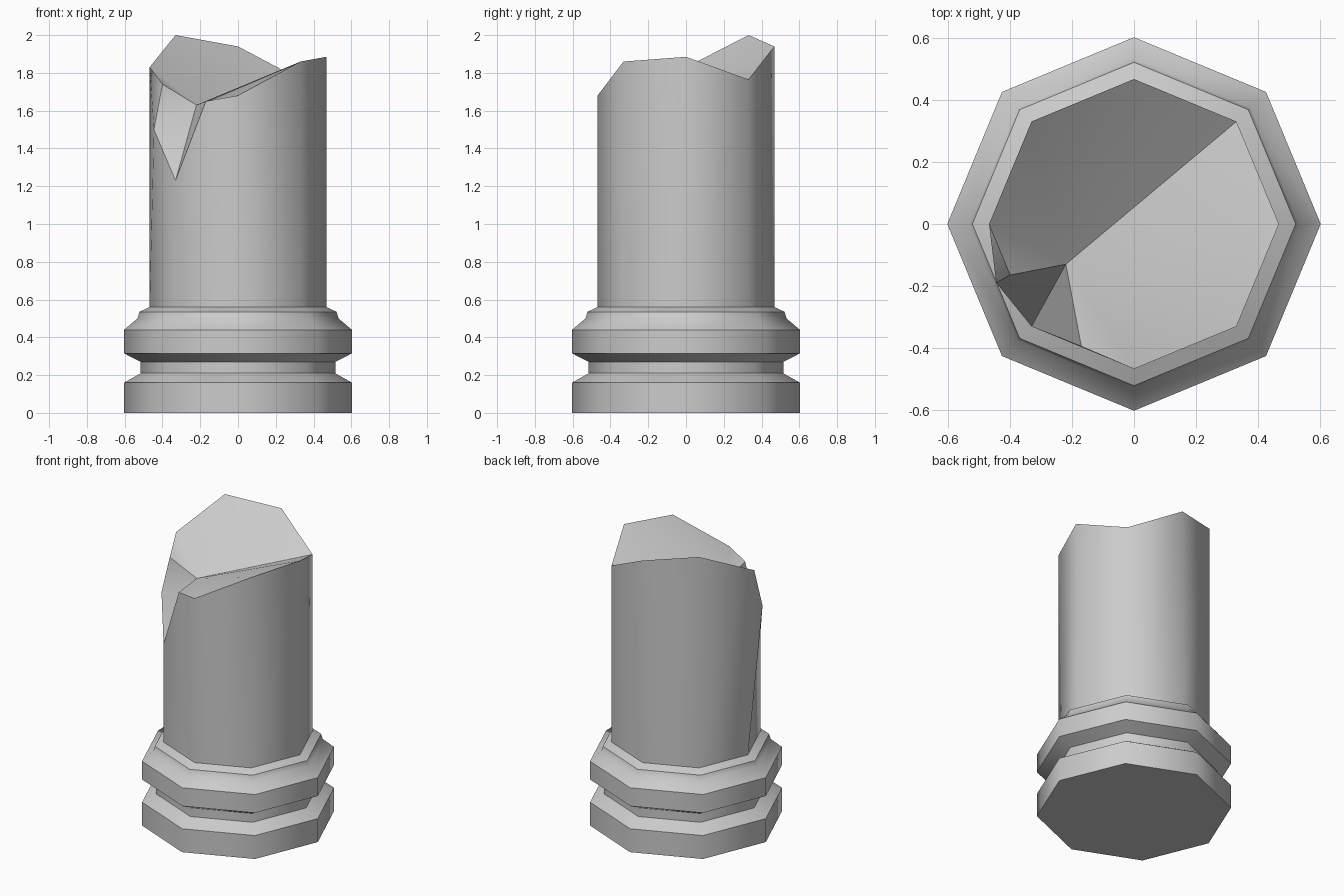
import bpy
import bmesh
from math import cos, sin, pi, radians

cube = bpy.data.objects.get("Cube")
if cube:
    bpy.data.objects.remove(cube, do_unlink=True)

SIDES = 8
SHAFT_RADIUS = 0.468
SHAFT_BOTTOM = 0.56

stone = bpy.data.materials.new("grey stone")
stone.use_nodes = True
colour = (0.6, 0.6, 0.6, 1)
stone.diffuse_color = colour
stone.node_tree.nodes["Principled BSDF"].inputs["Base Color"].default_value = colour


def ring(bm, radius, heights):
    """One octagonal loop, with a height for each corner, starting at +x."""
    return [bm.verts.new((radius * cos(i * 2 * pi / SIDES),
                          radius * sin(i * 2 * pi / SIDES), z))
            for i, z in enumerate(heights)]


def finish(bm, name):
    mesh = bpy.data.meshes.new(name)
    bm.to_mesh(mesh)
    bm.free()
    mesh.materials.append(stone)
    obj = bpy.data.objects.new(name, mesh)
    bpy.context.collection.objects.link(obj)
    bpy.ops.object.select_all(action='DESELECT')
    obj.select_set(True)
    bpy.context.view_layer.objects.active = obj
    bpy.ops.object.shade_smooth_by_angle(angle=radians(46))
    return obj


# Moulded base: an octagonal lathe of the moulding profile
profile = [(0.603, 0), (0.603, 0.16), (0.515, 0.21), (0.515, 0.27),
           (0.603, 0.315), (0.603, 0.44), (0.532, 0.5), (0.522, 0.535),
           (SHAFT_RADIUS, SHAFT_BOTTOM)]
bm = bmesh.new()
loops = [ring(bm, r, [z] * SIDES) for r, z in profile]
bm.faces.new(reversed(loops[0]))
for low, high in zip(loops, loops[1:]):
    for i in range(SIDES):
        j = (i + 1) % SIDES
        bm.faces.new((low[i], low[j], high[j], high[i]))
finish(bm, "moulded_base")

# Broken shaft: uneven rim, chipped front right corner, hollowed break
bm = bmesh.new()
foot = ring(bm, SHAFT_RADIUS, [SHAFT_BOTTOM] * SIDES)
rim = ring(bm, SHAFT_RADIUS, [1.885, 1.765, 1.94, 2.0, 1.83, 1.23, 1.68, 1.86])
hollow = bm.verts.new((-0.22, -0.13, 1.63))
chip_top = bm.verts.new((-0.4, -0.165, 1.74))
chip_bulge = bm.verts.new((-0.445, -0.19, 1.5))
chip_end = bm.verts.new((-0.17, -0.395, 1.65))

# Plain sides
for i in range(SIDES):
    j = (i + 1) % SIDES
    if i not in (4, 5):
        bm.faces.new((foot[i], foot[j], rim[j], rim[i]))

# Sides either side of the chip
bm.faces.new((foot[5], foot[6], rim[6], chip_end, rim[5]))
side = [foot[5], rim[5], chip_bulge, rim[4]]
for a, b in zip(side, side[1:]):
    bm.faces.new((foot[4], a, b))
bm.faces.new((rim[4], chip_bulge, chip_top))

# Chip wall and broken top, both fanned from the low point
edge = [chip_top, chip_bulge, rim[5], chip_end, rim[6], rim[7]] + rim[:5] + [chip_top]
for a, b in zip(edge, edge[1:]):
    bm.faces.new((hollow, a, b))
finish(bm, "broken_shaft")
